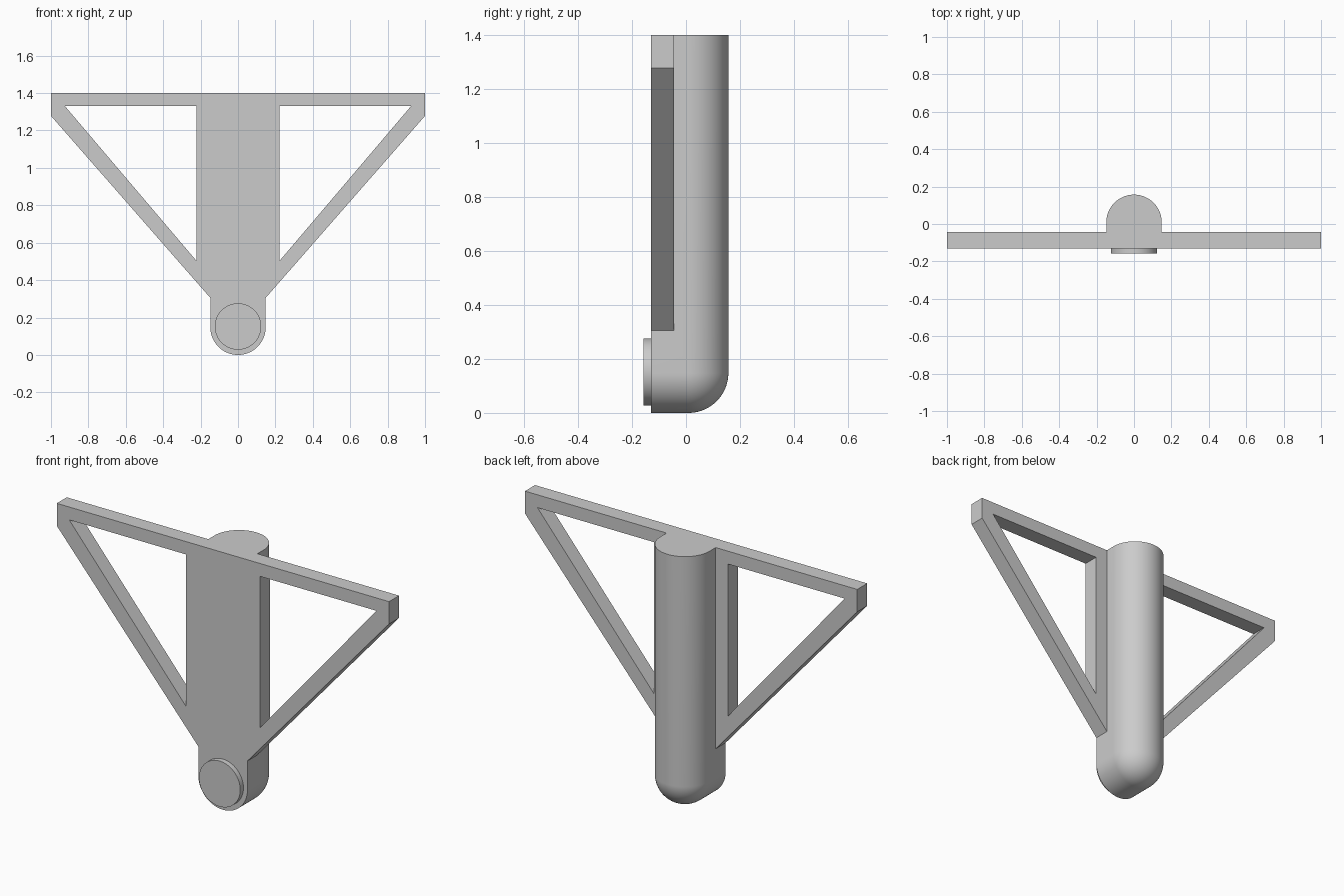
import bpy, bmesh
from math import sin, cos, pi

cube = bpy.data.objects.get("Cube")
if cube:
    bpy.data.objects.remove(cube, do_unlink=True)

grey = bpy.data.materials.new("plain grey")
grey.use_nodes = True
COLOUR = (0.6, 0.6, 0.6, 1)
grey.diffuse_color = COLOUR
grey.node_tree.nodes["Principled BSDF"].inputs["Base Color"].default_value = COLOUR

R, TOP = 0.148, 1.4
FRONT, PLATE_BACK = -0.13, -0.044
SPINE = 0.157 - R          # depth where the rounded back begins


def finish(name, bm):
    bmesh.ops.remove_doubles(bm, verts=bm.verts, dist=1e-5)
    bmesh.ops.recalc_face_normals(bm, faces=bm.faces)
    mesh = bpy.data.meshes.new(name)
    bm.to_mesh(mesh)
    bm.free()
    obj = bpy.data.objects.new(name, mesh)
    obj.data.materials.append(grey)
    bpy.context.collection.objects.link(obj)
    return obj


def prism(name, outline, y0, y1):
    """Extrude an x-z outline from y0 to y1."""
    bm = bmesh.new()
    face = bm.faces.new([bm.verts.new((x, y0, z)) for x, z in outline])
    ext = bmesh.ops.extrude_face_region(bm, geom=[face])["geom"]
    verts = [v for v in ext if isinstance(v, bmesh.types.BMVert)]
    bmesh.ops.translate(bm, verts=verts, vec=(0, y1 - y0, 0))
    return finish(name, bm)


def combine(target, other, operation):
    mod = target.modifiers.new(operation.lower(), "BOOLEAN")
    mod.operation, mod.solver, mod.object = operation, "EXACT", other
    bpy.context.view_layer.objects.active = target
    bpy.ops.object.modifier_apply(modifier=mod.name)
    bpy.data.objects.remove(other, do_unlink=True)


# Body: a round-bottomed U outline, shrinking towards the domed back
def body():
    bm = bmesh.new()
    steps, arc = 24, 48
    layers = [(FRONT, R)] + [(SPINE + R * sin(t), R * cos(t))
                             for t in (pi / 2 * i / steps for i in range(steps + 1))]
    rings = []
    for y, r in layers:
        pts = [(r, TOP)] + [(r * cos(a), R - r * sin(a))
                            for a in (pi * i / arc for i in range(arc + 1))] + [(-r, TOP)]
        rings.append([bm.verts.new((x, y, z)) for x, z in pts])
    for a, b in zip(rings, rings[1:]):
        for i in range(len(a) - 1):
            bm.faces.new((a[i], a[i + 1], b[i + 1], b[i]))
    bm.faces.new(rings[0])
    bm.faces.new([r[0] for r in rings] + [r[-1] for r in rings[-2::-1]])
    return finish("body", bm)


# Wing plate with a triangular opening on each side
half = [(R, 0.305), (1, 1.278), (1, TOP)]
plate = prism("wing_plate", half + [(-x, z) for x, z in reversed(half)], FRONT, PLATE_BACK)
for side in (1, -1):
    hole = [(side * x, z) for x, z in ((0.222, 0.503), (0.925, 1.33), (0.222, 1.33))]
    cutter = prism("opening_cutter", hole, FRONT - 0.1, PLATE_BACK + 0.05)
    cutter.hide_render = True
    combine(plate, cutter, "DIFFERENCE")

bracket = body()
bracket.name = "winged_body"
combine(bracket, plate, "UNION")

# Round button on the lower front
button = prism("front_button", [(0.124 * cos(a), 0.152 + 0.124 * sin(a))
               for a in (2 * pi * i / 64 for i in range(64))], -0.158, FRONT)

for obj in (bracket, button):
    bpy.ops.object.select_all(action="DESELECT")
    obj.select_set(True)
    bpy.context.view_layer.objects.active = obj
    bpy.ops.object.shade_smooth_by_angle(angle=pi / 6)
